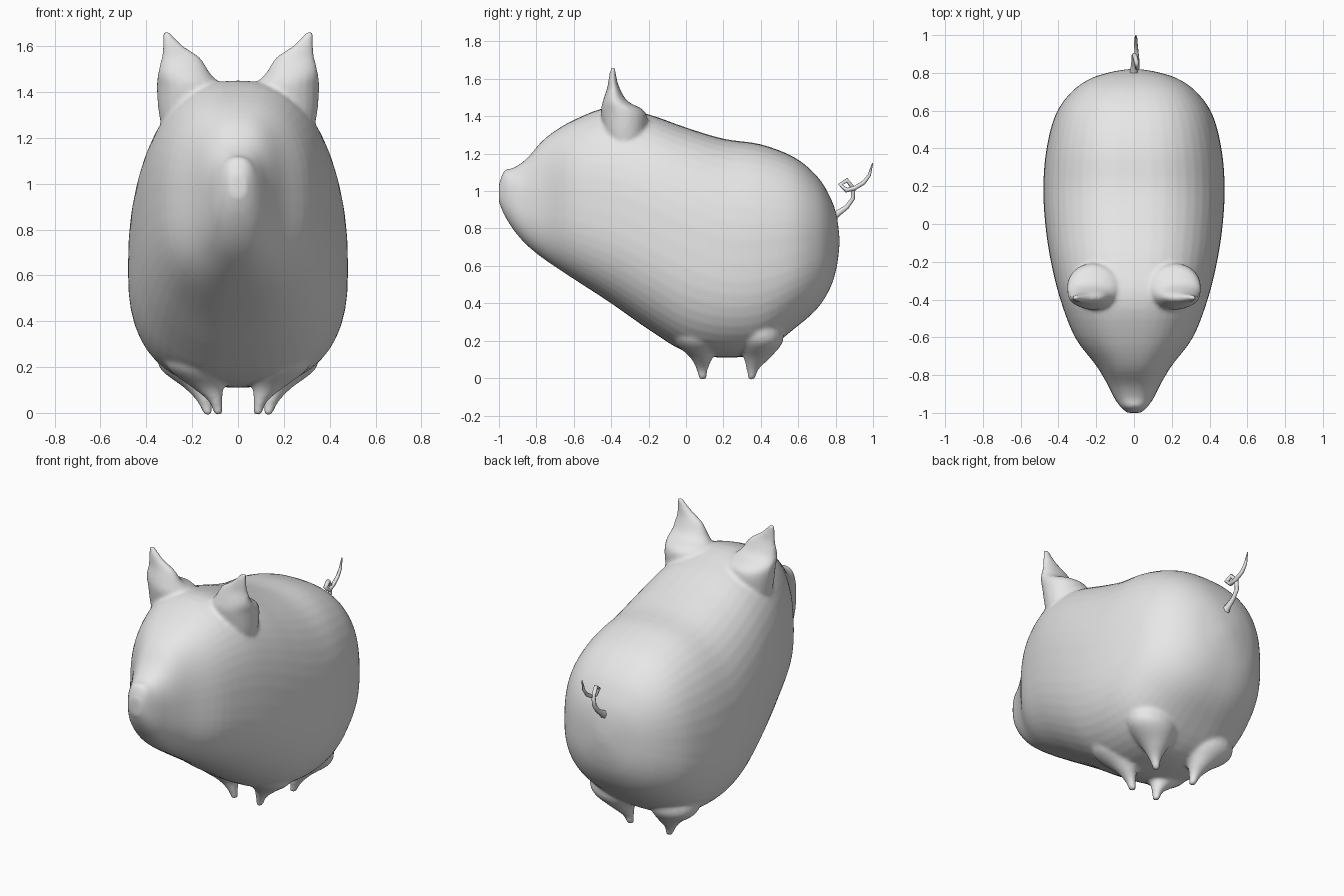
import bpy, bmesh, math
from mathutils import Vector

if "Cube" in bpy.data.objects:
    bpy.data.objects.remove(bpy.data.objects["Cube"])

skin = bpy.data.materials.new("plain grey")
skin.diffuse_color = (0.8, 0.8, 0.8, 1)
skin.use_nodes = True
skin.node_tree.nodes["Principled BSDF"].inputs["Base Color"].default_value = skin.diffuse_color


def refine(rows, steps=4):
    """Catmull-Rom interpolation between rows of loft settings."""
    out = []
    n = len(rows)
    for i in range(n - 1):
        a, b, c, d = (rows[max(0, min(n - 1, i + k))] for k in (-1, 0, 1, 2))
        for s in range(steps):
            t = s / steps
            out.append([0.5 * (2 * q + (r - p) * t + (2 * p - 5 * q + 4 * r - u) * t ** 2
                               + (3 * q - p - 3 * r + u) * t ** 3)
                        for p, q, r, u in zip(a, b, c, d)])
    out.append(list(rows[-1]))
    return out


def loft(bm, rings):
    """Bridge closed rings of points and cap both ends."""
    vs = [[bm.verts.new(p) for p in ring] for ring in rings]
    n = len(vs[0])
    faces = [bm.faces.new(vs[0]), bm.faces.new(vs[-1][::-1])]
    for a, b in zip(vs, vs[1:]):
        for i in range(n):
            j = (i + 1) % n
            faces.append(bm.faces.new((a[j], a[i], b[i], b[j])))
    bmesh.ops.recalc_face_normals(bm, faces=faces)


def spow(v, e):
    return math.copysign(abs(v) ** e, v)


def body_ring(y, bottom, top, half, mid, n=48):
    """Rounded egg section whose widest point lies at height mid."""
    pts = []
    for i in range(n):
        a = 2 * math.pi * i / n
        s = spow(math.sin(a), 0.8)
        pts.append((half * spow(math.cos(a), 0.8), y,
                    mid + s * ((top - mid) if s > 0 else (mid - bottom))))
    return pts


def flat_ring(side, x, y, z, rx, ry, n=20):
    return [(side * (x + rx * math.cos(2 * math.pi * i / n)),
             y + ry * math.sin(2 * math.pi * i / n), z) for i in range(n)]


# Torso and head: y, bottom, top, half width, height of widest point
TORSO = [
    (-1.0, 0.94, 1.04, 0.035, 0.99), (-0.97, 0.87, 1.11, 0.07, 0.98),
    (-0.92, 0.79, 1.125, 0.105, 0.95), (-0.85, 0.71, 1.175, 0.14, 0.93),
    (-0.75, 0.63, 1.285, 0.20, 0.92), (-0.6, 0.53, 1.38, 0.312, 0.91),
    (-0.4, 0.40, 1.45, 0.39, 0.88), (-0.2, 0.26, 1.41, 0.44, 0.80),
    (0.0, 0.14, 1.34, 0.47, 0.70), (0.2, 0.11, 1.28, 0.48, 0.62),
    (0.4, 0.135, 1.25, 0.463, 0.62), (0.58, 0.265, 1.18, 0.415, 0.66),
    (0.7, 0.37, 1.08, 0.33, 0.70), (0.77, 0.48, 0.97, 0.23, 0.72),
    (0.805, 0.59, 0.87, 0.12, 0.73), (0.82, 0.70, 0.76, 0.03, 0.73),
]
# Limbs: centre x, y, z, radius x, radius y
EAR = [
    (0.22, -0.32, 1.20, 0.10, 0.09), (0.225, -0.325, 1.30, 0.12, 0.11),
    (0.215, -0.335, 1.42, 0.14, 0.12), (0.235, -0.378, 1.48, 0.115, 0.067),
    (0.25, -0.388, 1.55, 0.085, 0.034), (0.283, -0.392, 1.60, 0.046, 0.022),
    (0.315, -0.39, 1.665, 0.012, 0.012),
]
FRONT_LEG = [
    (0.18, 0.06, 0.32, 0.14, 0.13), (0.17, 0.06, 0.20, 0.14, 0.125),
    (0.13, 0.083, 0.11, 0.068, 0.06), (0.098, 0.086, 0.05, 0.03, 0.032),
    (0.085, 0.09, -0.01, 0.018, 0.018),
]
BACK_LEG = [
    (0.20, 0.38, 0.32, 0.15, 0.13), (0.20, 0.40, 0.20, 0.145, 0.12),
    (0.165, 0.38, 0.11, 0.07, 0.072), (0.145, 0.357, 0.05, 0.033, 0.034),
    (0.13, 0.35, -0.01, 0.018, 0.018),
]

bm = bmesh.new()
loft(bm, [body_ring(*r) for r in refine(TORSO)])
for side in (-1, 1):
    for limb in (EAR, FRONT_LEG, BACK_LEG):
        loft(bm, [flat_ring(side, *r) for r in refine(limb)])
mesh = bpy.data.meshes.new("body")
bm.to_mesh(mesh)
bm.free()
mesh.materials.append(skin)
body = bpy.data.objects.new("body", mesh)
bpy.context.collection.objects.link(body)

# Fuse torso, ears and legs into one soft skin
fuse = body.modifiers.new("fuse", 'REMESH')
fuse.mode = 'VOXEL'
fuse.voxel_size = 0.012
fuse.use_smooth_shade = True
soften = body.modifiers.new("soften", 'SMOOTH')
soften.factor = 0.5
soften.iterations = 5

# Curly tail: x, y, z, radius
TAIL = [
    (0, 0.77, 0.85, 0.035), (0, 0.81, 0.88, 0.02), (0, 0.86, 0.915, 0.014),
    (0, 0.892, 0.96, 0.013), (0.004, 0.895, 1.015, 0.013), (0.012, 0.86, 1.058, 0.013),
    (0.018, 0.825, 1.035, 0.013), (0.018, 0.858, 1.005, 0.013),
    (0.014, 0.90, 1.015, 0.012), (0.01, 0.95, 1.045, 0.011),
    (0.01, 0.98, 1.085, 0.009), (0.01, 0.998, 1.15, 0.003),
]
curve = bpy.data.curves.new("tail", 'CURVE')
curve.dimensions = '3D'
curve.bevel_depth = 1.0
curve.bevel_resolution = 1
curve.use_fill_caps = True
spline = curve.splines.new('POLY')
spline.points.add(len(TAIL) - 1)
for point, (x, y, z, r) in zip(spline.points, TAIL):
    point.co = (x, y, z, 1)
    point.radius = r
spline.use_smooth = True
curve.materials.append(skin)
tail = bpy.data.objects.new("tail", curve)
bpy.context.collection.objects.link(tail)
